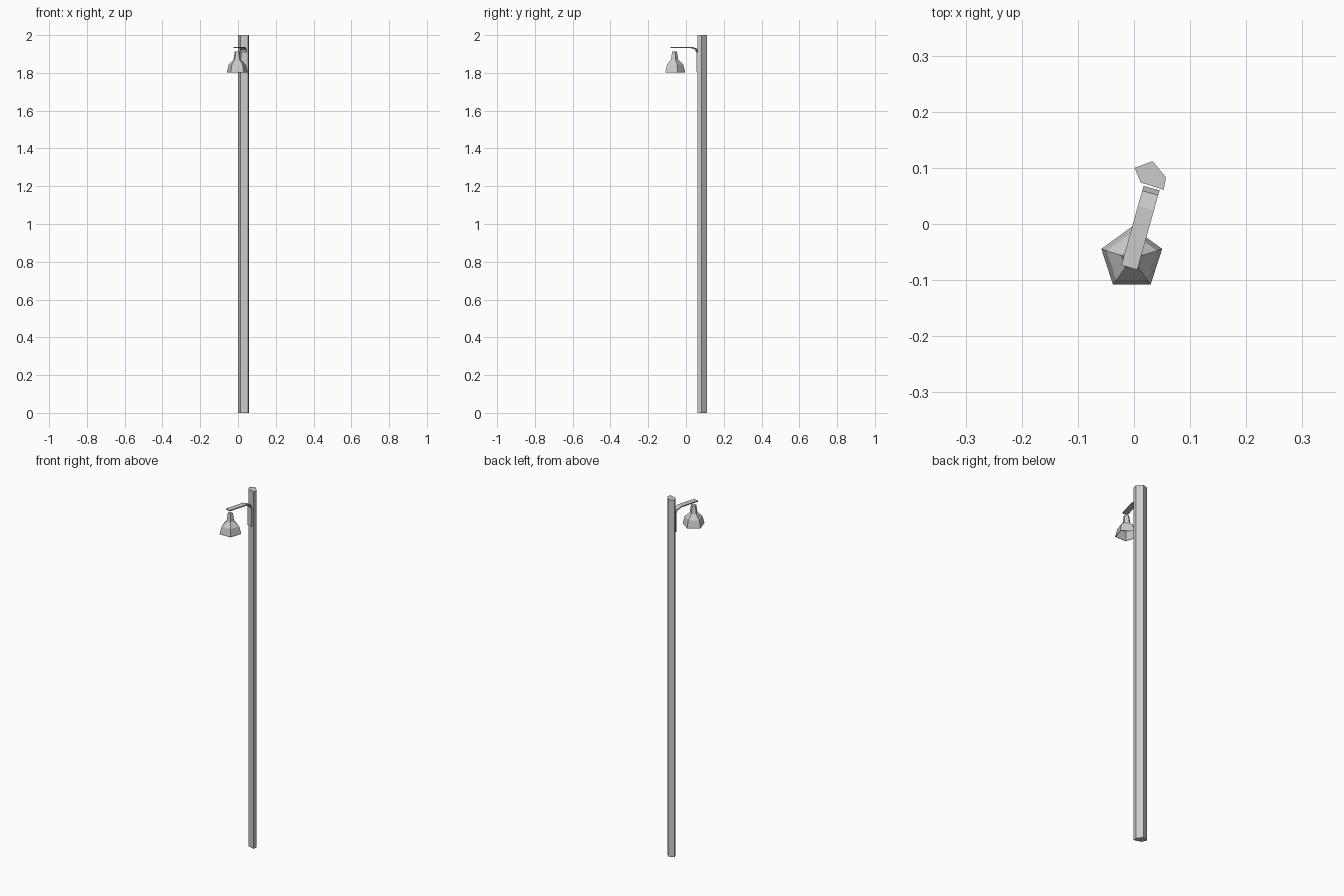
import bpy, bmesh, math
from mathutils import Vector

if "Cube" in bpy.data.objects:
    bpy.data.objects.remove(bpy.data.objects["Cube"])


def make_object(name, bm):
    bmesh.ops.recalc_face_normals(bm, faces=bm.faces)
    mesh = bpy.data.meshes.new(name)
    bm.to_mesh(mesh)
    bm.free()
    obj = bpy.data.objects.new(name, mesh)
    bpy.context.collection.objects.link(obj)
    return obj


def skin(name, loops):
    """Join matching closed loops with quads and cap both ends."""
    bm = bmesh.new()
    rings = [[bm.verts.new(p) for p in loop] for loop in loops]
    n = len(rings[0])
    for a, b in zip(rings, rings[1:]):
        for i in range(n):
            j = (i + 1) % n
            bm.faces.new((a[i], a[j], b[j], b[i]))
    bm.faces.new(rings[0])
    bm.faces.new(rings[-1])
    return make_object(name, bm)


# Post: uneven five-sided timber
section = [(0.001, 0.100), (0.012, 0.074), (0.053, 0.061),
           (0.057, 0.083), (0.033, 0.112)]
skin("post", [[(x, y, z) for x, y in section] for z in (0.0, 2.0)])

# Bracket: bent flat strip, profile in (distance from post, height)
start = Vector((0.0313, 0.064, 0))
out = Vector((-0.27, -0.963, 0)).normalized()
side = Vector((-out.y, out.x, 0)) * 0.0148
upper = [(0.0, 1.805), (0.0, 1.908), (0.009, 1.928), (0.037, 1.938), (0.147, 1.938)]
lower = [(0.147, 1.932), (0.038, 1.932), (0.013, 1.923), (0.005, 1.906), (0.005, 1.805)]
skin("lamp_bracket", [[start + out * s + Vector((0, 0, z)) + side * k
                       for s, z in upper + lower] for k in (-1, 1)])

# Lamp shade: five-sided bell, hollow below
profile = [(0.014, 1.914), (0.021, 1.870), (0.047, 1.845), (0.057, 1.808),
           (0.057, 1.803), (0.054, 1.803), (0.044, 1.842), (0.019, 1.865)]
angles = [math.pi / 2 + i * math.tau / 5 for i in range(5)]
skin("lamp_shade", [[(-0.004 + r * math.cos(a), -0.062 + r * math.sin(a), z)
                     for a in angles] for r, z in profile])
